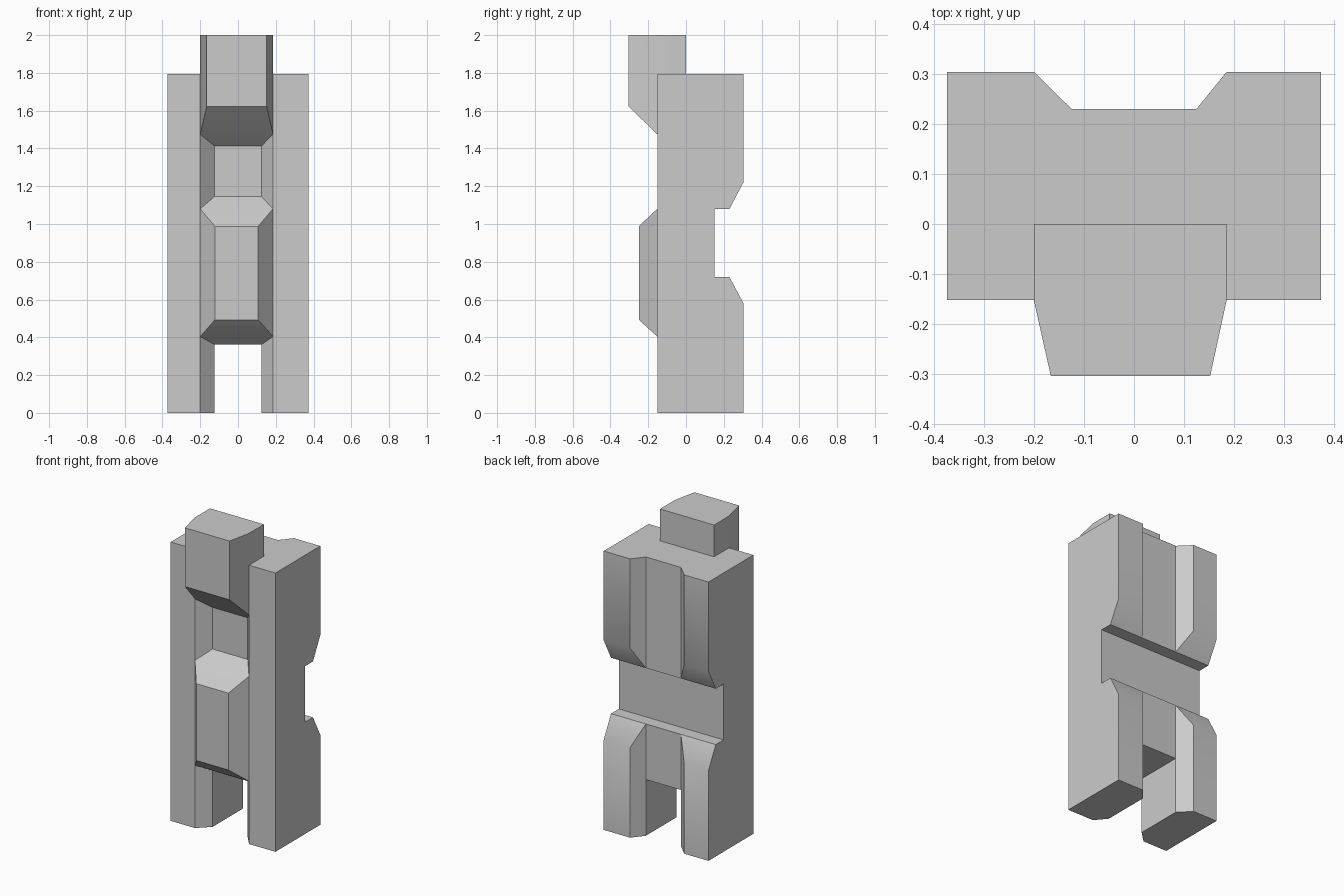
import bpy, bmesh, math

cube = bpy.data.objects.get("Cube")
if cube:
    bpy.data.objects.remove(cube, do_unlink=True)

# Single plain grey
GREY = (0.6, 0.6, 0.6, 1)
grey = bpy.data.materials.new("plain_grey")
grey.use_nodes = True
grey.diffuse_color = GREY
grey.node_tree.nodes["Principled BSDF"].inputs["Base Color"].default_value = GREY


def loft(name, rings):
    """Solid through matching closed rings, capped at both ends."""
    bm = bmesh.new()
    loops = [[bm.verts.new(p) for p in ring] for ring in rings]
    n = len(loops[0])
    for a, b in zip(loops, loops[1:]):
        for i in range(n):
            j = (i + 1) % n
            bm.faces.new((a[i], a[j], b[j], b[i]))
    bm.faces.new(loops[0])
    bm.faces.new(loops[-1])
    bmesh.ops.recalc_face_normals(bm, faces=bm.faces)
    mesh = bpy.data.meshes.new(name)
    bm.to_mesh(mesh)
    bm.free()
    mesh.materials.append(grey)
    obj = bpy.data.objects.new(name, mesh)
    bpy.context.collection.objects.link(obj)
    return obj


def section(y, x0, x1, z0, z1):
    return [(x0, y, z0), (x1, y, z0), (x1, y, z1), (x0, y, z1)]


def select(obj):
    bpy.ops.object.select_all(action='DESELECT')
    obj.select_set(True)
    bpy.context.view_layer.objects.active = obj


def cut(obj, cutter):
    cutter.hide_render = True
    select(obj)
    mod = obj.modifiers.new("cut", 'BOOLEAN')
    mod.operation = 'DIFFERENCE'
    mod.solver = 'EXACT'
    mod.object = cutter
    bpy.ops.object.modifier_apply(modifier=mod.name)
    bpy.data.objects.remove(cutter, do_unlink=True)


W, FRONT, BACK = 0.373, -0.152, 0.304      # body extents
GL, GR, FLOOR = -0.2, 0.185, 0.125         # groove rim and floor
FLOOR_F, FLOOR_B = -0.08, 0.23

# Body: plan with a chamfered groove front and back
plan = [(-W, FRONT), (GL, FRONT), (-FLOOR, FLOOR_F), (FLOOR, FLOOR_F),
        (GR, FRONT), (W, FRONT), (W, BACK), (GR, BACK),
        (FLOOR, FLOOR_B), (-FLOOR, FLOOR_B), (GL, BACK), (-W, BACK)]
body = loft("body", [[(x, y, z) for x, y in plan] for z in (0, 1.795)])

# Gap between the legs
cut(body, loft("leg_gap", [section(y, -FLOOR, FLOOR, -0.2, 0.362) for y in (-0.5, 0.5)]))

# Notch across the back, with sloped lips
notch = [(0.15, 0.72), (FLOOR_B, 0.72), (BACK, 0.58), (0.5, 0.58),
         (0.5, 1.22), (BACK, 1.22), (FLOOR_B, 1.08), (0.15, 1.08)]
cut(body, loft("notch", [[(x, y, z) for y, z in notch] for x in (-0.6, 0.6)]))

# Bevelled block in the middle of the front groove
middle_block = loft("middle_block", [
    section(FLOOR_F, GL, GR, 0.362, 1.145),
    section(FRONT, GL, GR, 0.404, 1.08),
    section(-0.25, -0.122, 0.107, 0.493, 0.988)])

# Tall block rising above the body
top_block = loft("top_block", [
    section(0, GL, GR, 1.413, 2),
    section(FLOOR_F, GL, GR, 1.413, 2),
    section(FRONT, GL, GR, 1.475, 2),
    section(-0.304, -0.166, 0.152, 1.622, 2)])

for part in (body, middle_block, top_block):
    select(part)
    bpy.ops.object.shade_smooth_by_angle(angle=math.radians(30))
